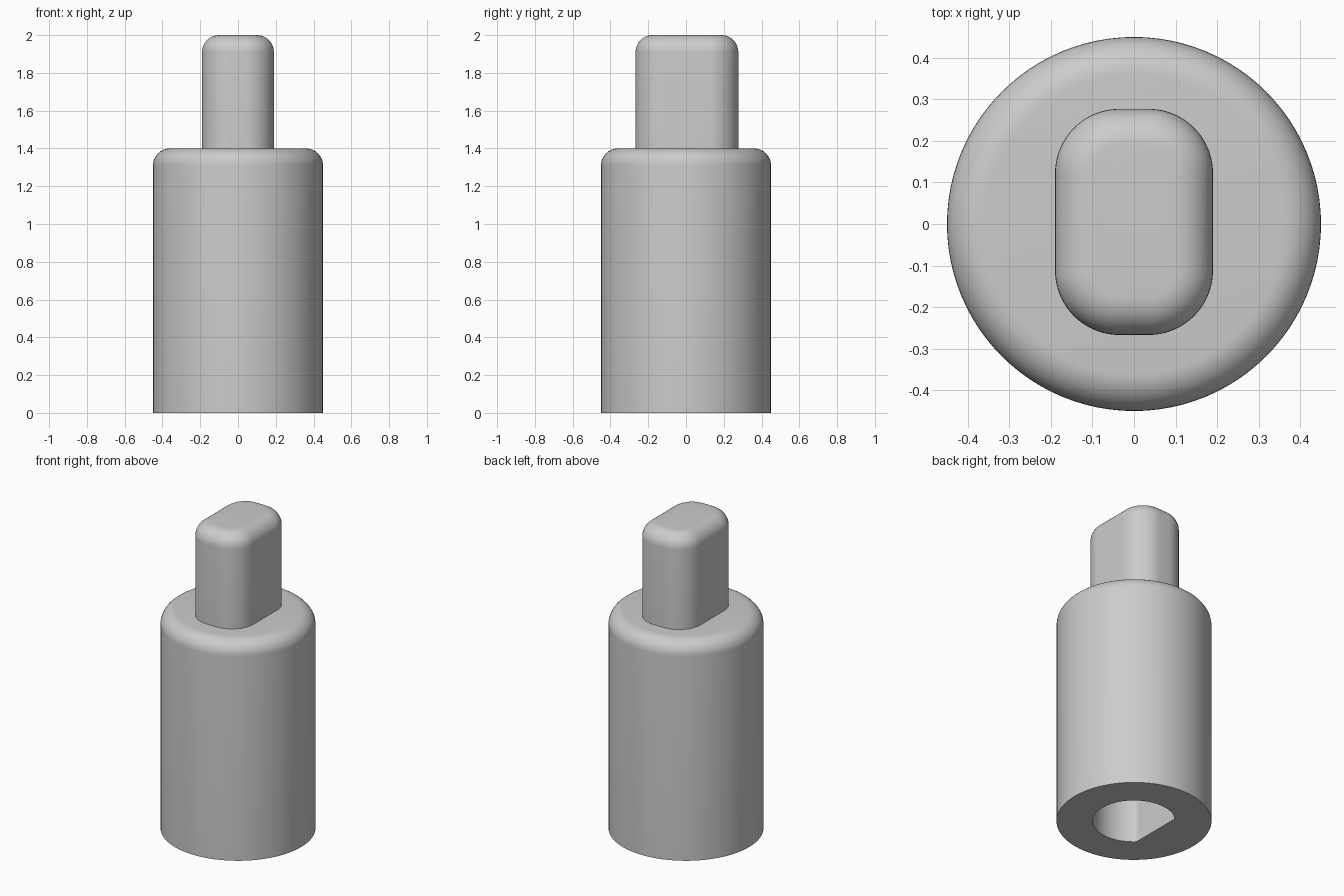
import bpy, bmesh
from math import sin, cos, pi, radians, hypot

cube = bpy.data.objects.get("Cube")
if cube:
    bpy.data.objects.remove(cube, do_unlink=True)

grey = bpy.data.materials.new("plain grey")
grey.use_nodes = True
grey.diffuse_color = (0.6, 0.6, 0.6, 1)
grey.node_tree.nodes["Principled BSDF"].inputs["Base Color"].default_value = grey.diffuse_color

SEGMENTS = 96
ANGLES = [2 * pi * i / SEGMENTS for i in range(SEGMENTS)]


def circle(r):
    return [(r * cos(a), r * sin(a)) for a in ANGLES]


def rounded_rect(hx, hy, r, oy=0.0):
    """Rectangle outline with arcs of radius r at the corners."""
    points = []
    n = SEGMENTS // 4
    for q, (sx, sy) in enumerate([(1, 1), (-1, 1), (-1, -1), (1, -1)]):
        for k in range(n):
            a = (q + k / (n - 1)) * pi / 2
            points.append((sx * (hx - r) + r * cos(a), oy + sy * (hy - r) + r * sin(a)))
    return points


def d_shape(r, flat):
    """Circle cut by a flat on its -x side, corners kept crisp."""
    points = []
    for x, y in circle(r):
        if x < -flat:
            s = flat / -x
            x, y = -flat, y * s
        points.append((x, y))
    return points


def loft(name, rings):
    """Skin a stack of (outline, z) rings and cap both ends."""
    bm = bmesh.new()
    loops = [[bm.verts.new((x, y, z)) for x, y in outline] for outline, z in rings]
    for low, high in zip(loops, loops[1:]):
        for i in range(SEGMENTS):
            j = (i + 1) % SEGMENTS
            bm.faces.new((low[i], low[j], high[j], high[i]))
    bm.faces.new(loops[0][::-1])
    bm.faces.new(loops[-1])
    bmesh.ops.recalc_face_normals(bm, faces=bm.faces)
    mesh = bpy.data.meshes.new(name)
    bm.to_mesh(mesh)
    bm.free()
    mesh.materials.append(grey)
    obj = bpy.data.objects.new(name, mesh)
    bpy.context.collection.objects.link(obj)
    bpy.ops.object.select_all(action='DESELECT')
    obj.select_set(True)
    bpy.context.view_layer.objects.active = obj
    bpy.ops.object.shade_smooth_by_angle(angle=radians(30))
    return obj


def round_over(radius, steps=10):
    """(inset, drop) pairs for a quarter-round top edge."""
    for k in range(steps + 1):
        a = k / steps * pi / 2
        yield radius * (1 - cos(a)), radius * (1 - sin(a))


# Cylindrical body with a D-shaped socket in its underside
socket = d_shape(0.24, 0.165)
body_rings = [(socket, 0.6), (socket, 0), (circle(0.45), 0)]
body_rings += [(circle(0.45 - inset), 1.4 - drop) for inset, drop in round_over(0.09)]
loft("body", body_rings)

# Flat-sided tang on top
tang_rings = [(rounded_rect(0.19, 0.272, 0.155, 0.005), 1.39)]
tang_rings += [(rounded_rect(0.19 - inset, 0.272 - inset, 0.155 - inset, 0.005), 2 - drop)
               for inset, drop in round_over(0.09)]
loft("tang", tang_rings)
